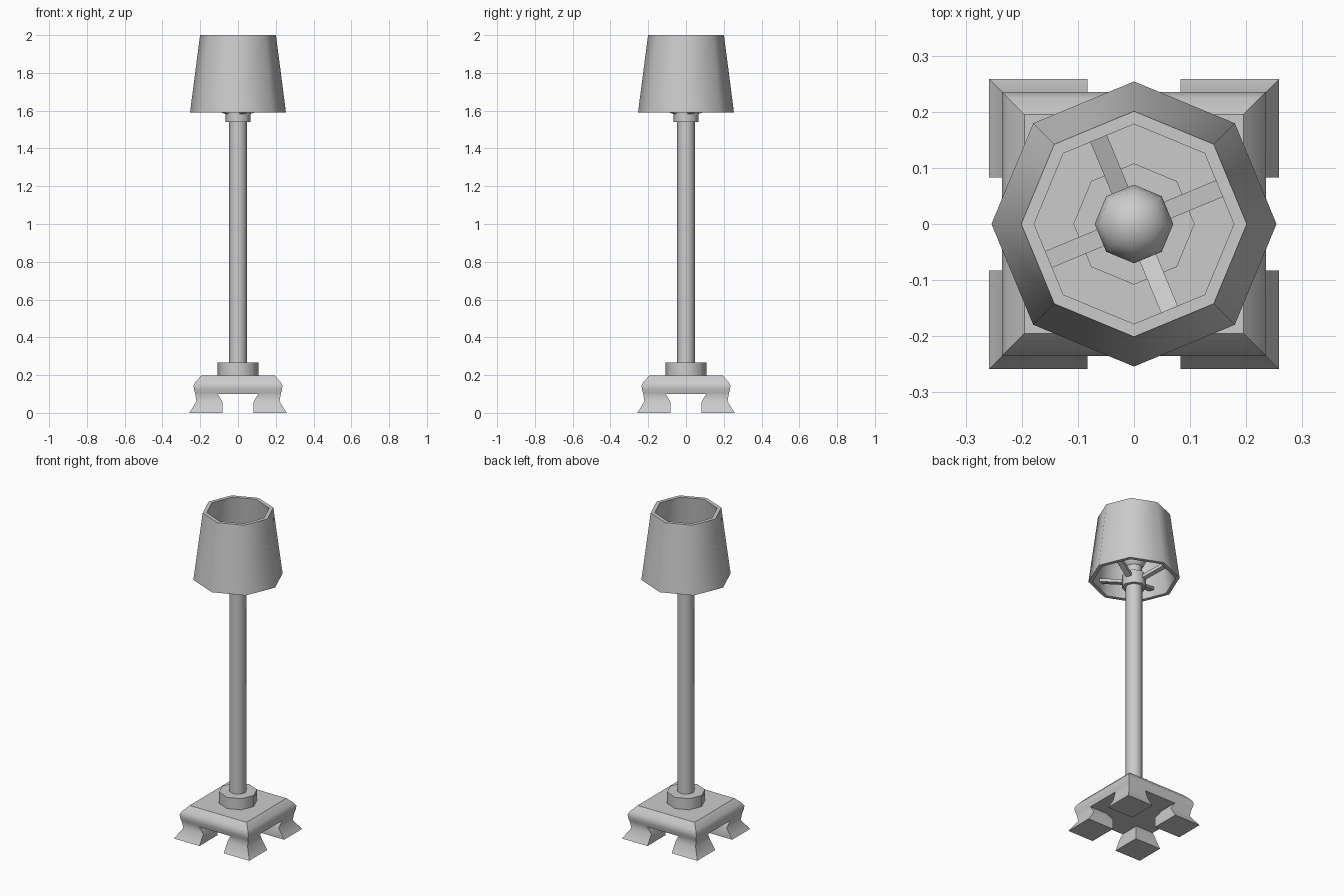
import bpy, bmesh, math
from mathutils import Vector

if "Cube" in bpy.data.objects:
    bpy.data.objects.remove(bpy.data.objects["Cube"])


def finish(name, bm, angle):
    bmesh.ops.recalc_face_normals(bm, faces=bm.faces)
    mesh = bpy.data.meshes.new(name)
    bm.to_mesh(mesh)
    bm.free()
    ob = bpy.data.objects.new(name, mesh)
    bpy.context.collection.objects.link(ob)
    bpy.ops.object.select_all(action='DESELECT')
    ob.select_set(True)
    bpy.context.view_layer.objects.active = ob
    if angle:
        bpy.ops.object.shade_smooth_by_angle(angle=math.radians(angle))
    return ob


def loft(name, rings, angle, closed=False):
    """Skin rings of points; cap the ends, or join last to first."""
    bm = bmesh.new()
    loops = [[bm.verts.new(p) for p in r] for r in rings]
    n = len(loops[0])
    pairs = list(zip(loops, loops[1:]))
    if closed:
        pairs.append((loops[-1], loops[0]))
    else:
        bm.faces.new(loops[0])
        bm.faces.new(loops[-1])
    for a, b in pairs:
        for i in range(n):
            j = (i + 1) % n
            bm.faces.new((a[i], a[j], b[j], b[i]))
    return finish(name, bm, angle)


def octagon(r, z):
    return [(r * math.cos(i * math.pi / 4), r * math.sin(i * math.pi / 4), z)
            for i in range(8)]


def lathe(name, profile, closed=False):
    return loft(name, [octagon(r, z) for r, z in profile], 50, closed)


def rect(lo, hi, z, sx=1, sy=1):
    return [(sx * x, sy * y, z) for x, y in ((lo, lo), (hi, lo), (hi, hi), (lo, hi))]


# Base plate with rounded shoulder
loft("base_plate", [rect(-h, h, z) for h, z in
     ((.226, .10), (.233, .125), (.235, .145), (.225, .165), (.195, .197))], 42)

# Four flared corner feet
for sx in (-1, 1):
    for sy in (-1, 1):
        loft("foot", [rect(lo, hi, z, sx, sy) for lo, hi, z in
             ((.083, .258, 0), (.083, .22, .06), (.107, .226, .10))], 50)

# Collar, pole and socket
lathe("base_collar", [(.108, .19), (.108, .266)])
lathe("pole", [(.048, .25), (.048, 1.56)])
lathe("socket_collar", [(.067, 1.54), (.067, 1.62)])
lathe("bulb_socket", [(.045, 1.61), (.045, 1.67)])

# Bulb
bm = bmesh.new()
bmesh.ops.create_uvsphere(bm, u_segments=8, v_segments=8, radius=.07)
bmesh.ops.translate(bm, verts=bm.verts, vec=(0, 0, 1.72))
finish("bulb", bm, 60)

# Hollow eight-sided shade
lathe("lamp_shade", [(.254, 1.59), (.201, 2.0), (.178, 2.0), (.231, 1.59)], True)

# Four arms rising from the socket to the shade
for k in range(4):
    a = math.radians(22.5 + 90 * k)
    out, side = Vector((math.cos(a), math.sin(a), 0)), Vector((-math.sin(a), math.cos(a), 0))
    rings = [[out * r + side * s * .016 + Vector((0, 0, z + t * .01))
              for s, t in ((-1, -1), (1, -1), (1, 1), (-1, 1))]
             for r, z in ((.04, 1.585), (.213, 1.64))]
    loft("shade_arm", rings, 0)
